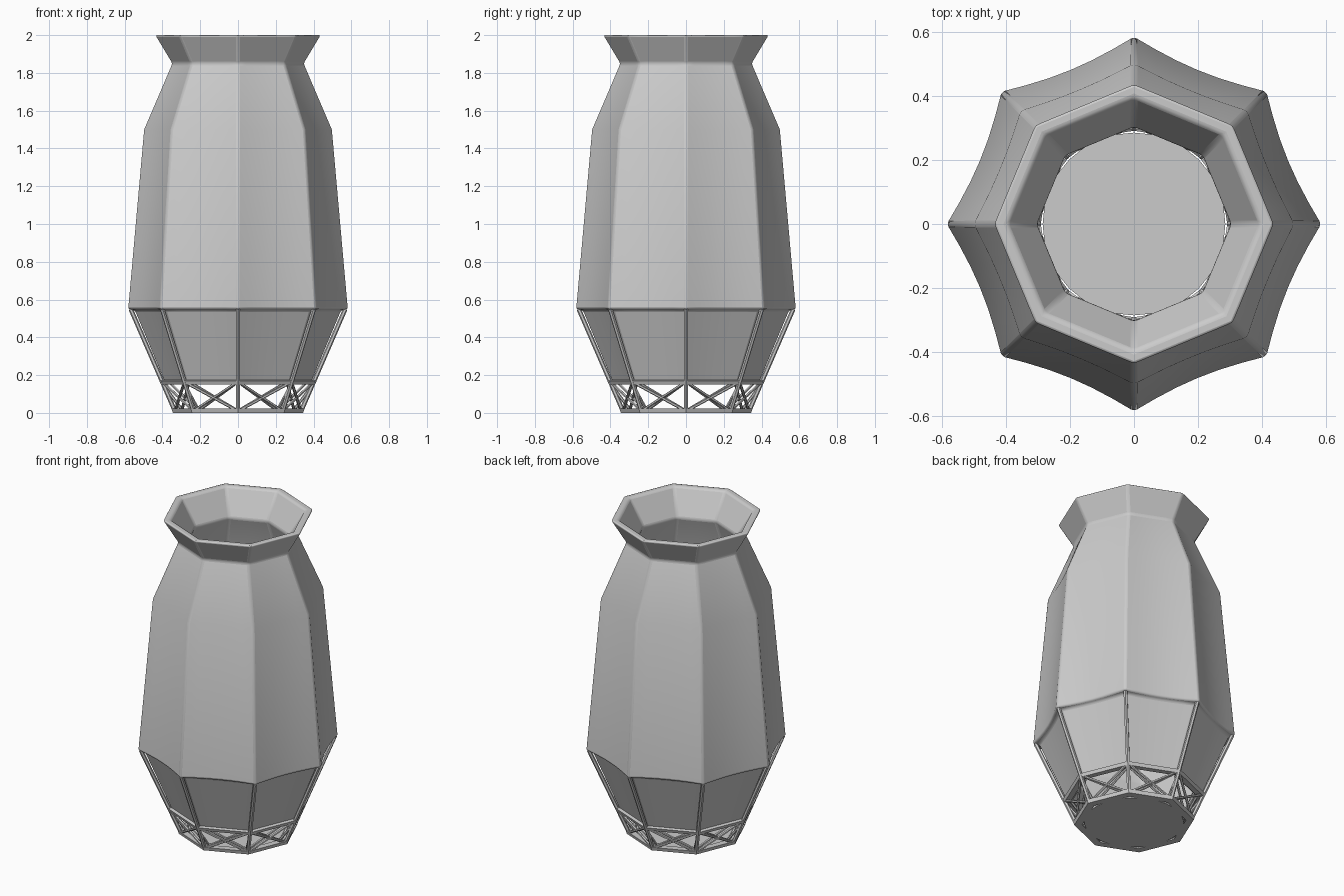
import bpy, bmesh
from math import sin, cos, tau
from mathutils import Vector

cube = bpy.data.objects.get("Cube")
if cube:
    bpy.data.objects.remove(cube, do_unlink=True)

clay = bpy.data.materials.new("pale grey")
clay.use_nodes = True
clay.diffuse_color = (0.6, 0.6, 0.6, 1)
clay.node_tree.nodes["Principled BSDF"].inputs["Base Color"].default_value = (0.6, 0.6, 0.6, 1)

SIDES, STEPS = 8, 6


def corner(i, r, z):
    a = tau * i / SIDES
    return Vector((r * cos(a), r * sin(a), z))


def side_point(i, t, r, z, sag):
    """Point along side i, pulled inward towards the middle by sag."""
    p = corner(i, r, z).lerp(corner(i + 1, r, z), t)
    inward = Vector((p.x, p.y, 0)).normalized() * sag * 4 * t * (1 - t)
    return p - inward


def finish(name, bm, angle=0.5, bevel=0):
    bmesh.ops.recalc_face_normals(bm, faces=bm.faces)
    mesh = bpy.data.meshes.new(name)
    bm.to_mesh(mesh)
    bm.free()
    mesh.materials.append(clay)
    ob = bpy.data.objects.new(name, mesh)
    bpy.context.collection.objects.link(ob)
    bpy.ops.object.select_all(action='DESELECT')
    ob.select_set(True)
    bpy.context.view_layer.objects.active = ob
    bpy.ops.object.shade_smooth_by_angle(angle=angle)
    if bevel:
        mod = ob.modifiers.new("soft edges", 'BEVEL')
        mod.width, mod.segments = bevel, 3
        mod.limit_method, mod.angle_limit = 'ANGLE', 0.3
    return ob


def octagon_sweep(name, profile, bevel=0):
    """Closed (radius, height, sag) profile carried round the octagon."""
    bm = bmesh.new()
    rings = [[bm.verts.new(side_point(i, k / STEPS, *p))
              for i in range(SIDES) for k in range(STEPS)] for p in profile]
    n = SIDES * STEPS
    for a, b in zip(rings, rings[1:] + rings[:1]):
        for j in range(n):
            bm.faces.new((a[j], a[(j + 1) % n], b[(j + 1) % n], b[j]))
    return finish(name, bm, 0.6, bevel)


def beams(name, pairs, radius):
    """Thin six-sided bars between pairs of points."""
    bm = bmesh.new()
    for a, b in pairs:
        d = b - a
        made = bmesh.ops.create_cone(bm, cap_ends=True, segments=6, radius1=radius,
                                     radius2=radius, depth=d.length)
        turn = d.to_track_quat('Z', 'Y').to_matrix()
        bmesh.ops.rotate(bm, verts=made["verts"], matrix=turn)
        bmesh.ops.translate(bm, verts=made["verts"], vec=(a + b) / 2)
    return finish(name, bm, 0.9)


# Hollow vase wall: flared rim, shoulder, body, recessed lower panels, inside
octagon_sweep("vase_body", [
    (0.44, 2.0, 0), (0.35, 1.85, 0), (0.5, 1.5, 0.01), (0.585, 0.55, 0.02),
    (0.55, 0.545, 0.01), (0.39, 0.165, 0), (0.35, 0.16, 0),
    (0.52, 0.56, 0.01), (0.45, 1.48, 0.01), (0.3, 1.84, 0), (0.395, 2.0, 0)], 0.012)

# Foot ring and the rail under the panels
octagon_sweep("foot_ring", [(0.345, 0.0, 0), (0.352, 0.022, 0), (0.31, 0.022, 0), (0.3, 0.0, 0)])
octagon_sweep("panel_rail", [(0.405, 0.15, 0), (0.414, 0.17, 0), (0.37, 0.18, 0), (0.37, 0.15, 0)])

# Floor disc
bm = bmesh.new()
bmesh.ops.create_cone(bm, cap_ends=True, segments=32, radius1=0.285, radius2=0.285, depth=0.016)
bmesh.ops.translate(bm, verts=bm.verts, vec=(0, 0, 0.008))
finish("floor", bm)

# Corner ribs from the foot to the widest edge
beams("corner_ribs", [(corner(i, 0.335, 0.012), corner(i, 0.568, 0.55))
                      for i in range(SIDES)], 0.012)

# Crossed lattice bars, an outer and an inner layer on each side
crosses = []
for i in range(SIDES):
    for inset in (0, 0.035):
        low = [side_point(i, t, 0.335 - inset, 0.015, 0) for t in (0.04, 0.96)]
        high = [side_point(i, t, 0.398 - inset, 0.157, 0) for t in (0.04, 0.96)]
        crosses += [(low[0], high[1]), (low[1], high[0])]
    # Short ties joining the inner layer to each corner
    crosses += [(corner(i, 0.295, 0.015), corner(i, 0.39, 0.14))]
beams("lattice", crosses, 0.008)
